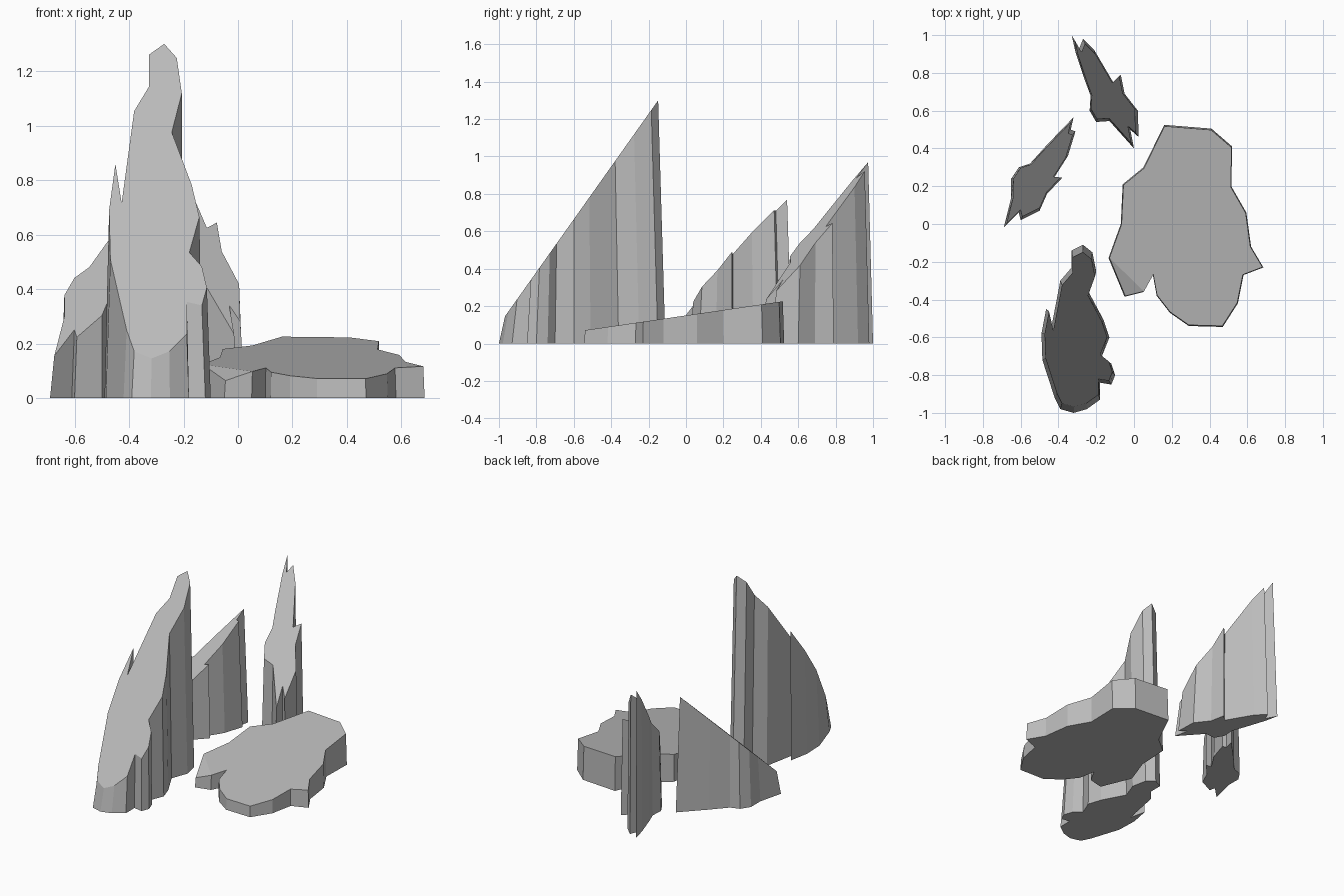
import bpy
import bmesh
from mathutils import Vector

if "Cube" in bpy.data.objects:
    bpy.data.objects.remove(bpy.data.objects["Cube"])

# One plain stone colour
stone = bpy.data.materials.new("grey_stone")
stone.use_nodes = True
GREY = (0.5, 0.5, 0.5, 1)
stone.diffuse_color = GREY
stone.node_tree.nodes["Principled BSDF"].inputs["Base Color"].default_value = GREY


def rock(name, foot, plane, taper, chip=None):
    """Stand a foot outline up into a tapered rock, sheared off by z = a + bx + cy.
    chip = (vertex, drop) knocks one top corner down."""
    a, b, c = plane
    bm = bmesh.new()
    pts = [Vector((x, y, 0)) for x, y in foot]
    centre = sum(pts, Vector()) / len(pts)
    low, high = [], []
    for p in pts:
        q = p.lerp(centre, taper)
        q.z = a + b * q.x + c * q.y
        low.append(bm.verts.new(p))
        high.append(bm.verts.new(q))
    n = len(pts)
    bm.faces.new(low)
    bm.faces.new(high)
    for i in range(n):
        j = (i + 1) % n
        bm.faces.new((low[i], low[j], high[j], high[i]))
    if chip:
        i, drop = chip
        bmesh.ops.connect_verts(bm, verts=[high[i - 1], high[(i + 1) % n]])
        high[i].co.z -= drop
    bmesh.ops.recalc_face_normals(bm, faces=bm.faces[:])
    mesh = bpy.data.meshes.new(name)
    bm.to_mesh(mesh)
    bm.free()
    mesh.materials.append(stone)
    obj = bpy.data.objects.new(name, mesh)
    bpy.context.collection.objects.link(obj)
    return obj


# Tall front spire
rock("tall_spire", [
    (-.27, -.11), (-.33, -.14), (-.33, -.23), (-.39, -.30), (-.44, -.56),
    (-.465, -.45), (-.49, -.58), (-.485, -.72), (-.42, -.92), (-.39, -.98),
    (-.32, -1), (-.25, -.98), (-.18, -.93), (-.18, -.84), (-.12, -.85),
    (-.10, -.80), (-.12, -.74), (-.17, -.70), (-.13, -.60), (-.16, -.51),
    (-.24, -.36), (-.20, -.25), (-.22, -.15)], (1.51, 0, 1.41), .08)

# Low sloping slab with a chipped corner
rock("low_slab", [
    (.16, .525), (.41, .505), (.52, .41), (.515, .2), (.595, .06),
    (.62, -.12), (.685, -.23), (.58, -.27), (.55, -.42), (.47, -.545),
    (.29, -.54), (.19, -.47), (.12, -.38), (.10, -.27), (.05, -.36),
    (-.05, -.385), (-.135, -.18), (-.07, 0), (-.06, .21), (.05, .30)],
    (.15, 0, .146), .012, chip=(15, .03))

# Left-hand shard
rock("side_shard", [
    (-.69, -.02), (-.65, .14), (-.65, .24), (-.61, .30), (-.55, .32),
    (-.46, .42), (-.32, .565), (-.335, .50), (-.31, .49), (-.35, .36),
    (-.42, .25), (-.38, .245), (-.46, .16), (-.50, .07), (-.60, .02),
    (-.61, .06)], (.45, .44, .86), .08)

# Rear shard
rock("rear_shard", [
    (-.33, 1), (-.29, .93), (-.27, .98), (-.21, .92), (-.11, .75),
    (-.07, .79), (-.05, .69), (.02, .60), (.025, .46), (-.02, .50),
    (0, .40), (-.13, .545), (-.2, .54), (-.235, .60), (-.23, .68),
    (-.26, .76), (-.31, .91)], (-.226, -.52, 1.06), .09)
